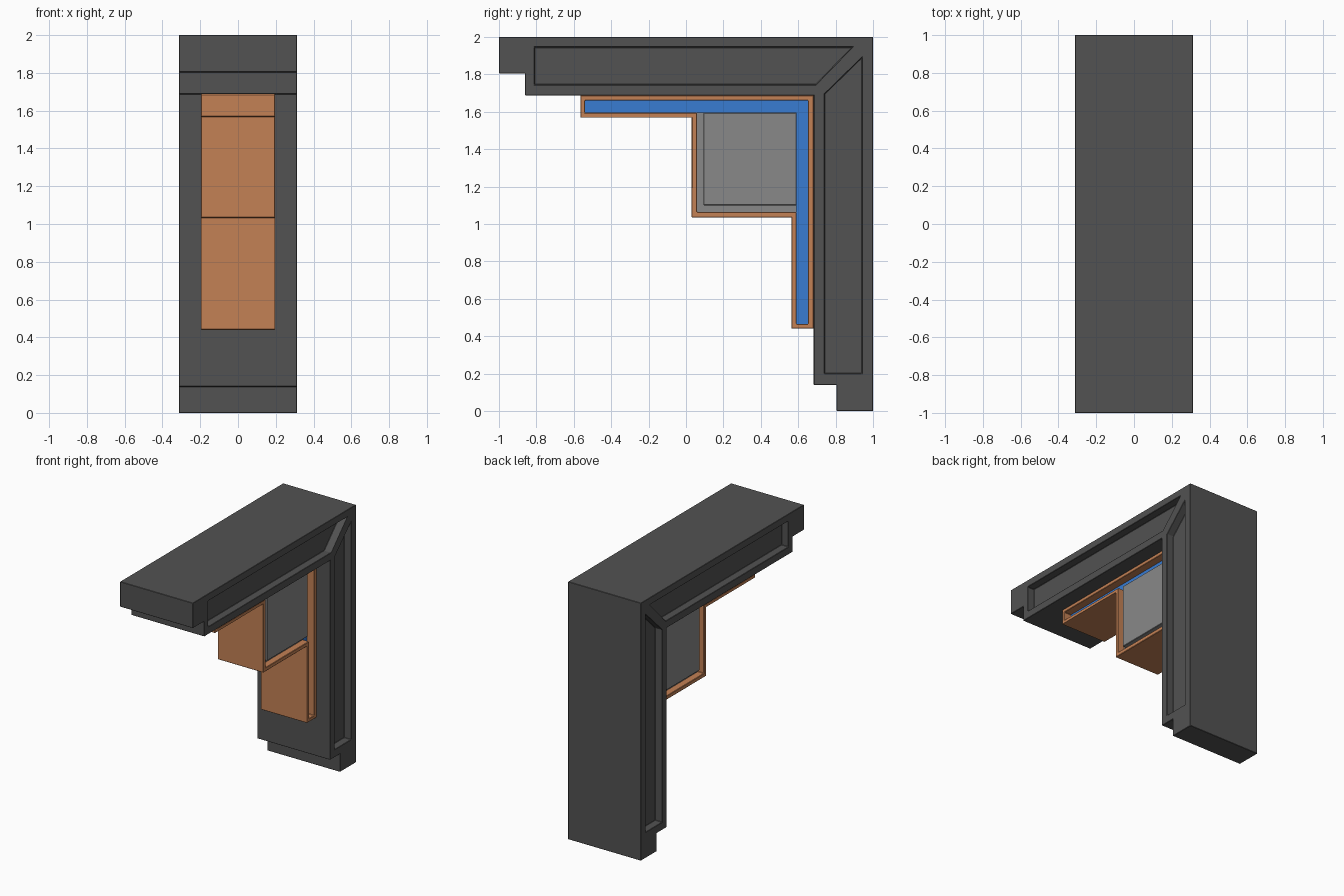
import bpy, bmesh, math

if "Cube" in bpy.data.objects:
    bpy.data.objects.remove(bpy.data.objects["Cube"])


def prism(name, pts, x0, x1, color=None):
    """Extrude a (y, z) outline along x from x0 to x1."""
    bm = bmesh.new()
    face = bm.faces.new([bm.verts.new((x0, y, z)) for y, z in pts])
    ext = bmesh.ops.extrude_face_region(bm, geom=[face])
    for v in ext["geom"]:
        if isinstance(v, bmesh.types.BMVert):
            v.co.x = x1
    bmesh.ops.recalc_face_normals(bm, faces=bm.faces)
    me = bpy.data.meshes.new(name)
    bm.to_mesh(me)
    bm.free()
    ob = bpy.data.objects.new(name, me)
    bpy.context.collection.objects.link(ob)
    if color:
        mat = bpy.data.materials.new(name + "_color")
        mat.diffuse_color = color
        mat.use_nodes = True
        mat.node_tree.nodes["Principled BSDF"].inputs["Base Color"].default_value = mat.diffuse_color
        me.materials.append(mat)
    return ob


def recess(ob, outlines, half, depth):
    """Cut the outlines into both sides of a part."""
    for i, pts in enumerate(outlines):
        for s in (-1, 1):
            cut = prism(f"{ob.name}_cutter_{i}_{s}", pts, s * (half - depth), s * (half + 0.1))
            cut.hide_render = True
            cut.hide_set(True)
            mod = ob.modifiers.new("recess", 'BOOLEAN')
            mod.operation = 'DIFFERENCE'
            mod.solver = 'EXACT'
            mod.object = cut


def soften(ob, width=0.004):
    mod = ob.modifiers.new("edge", 'BEVEL')
    mod.width = width
    mod.segments = 1
    mod.limit_method = 'ANGLE'
    mod.angle_limit = math.radians(40)


def rect(y0, y1, z0, z1):
    return [(y0, z0), (y1, z0), (y1, z1), (y0, z1)]


DARK = (0.085, 0.085, 0.085, 1)
COPPER = (0.55, 0.22, 0.09, 1)
BLUE = (0.04, 0.2, 0.65, 1)
GREY = (0.25, 0.25, 0.25, 1)

# Corner frame with stepped ends and mitred side panels
frame = prism("corner_frame", [
    (-1, 2), (1, 2), (1, 0), (0.805, 0), (0.805, 0.14), (0.683, 0.14),
    (0.683, 1.687), (-0.86, 1.687), (-0.86, 1.805), (-1, 1.805)], -0.313, 0.313, DARK)
recess(frame, [
    [(-0.81, 1.945), (0.89, 1.945), (0.695, 1.745), (-0.81, 1.745)],
    [(0.94, 1.89), (0.94, 0.2), (0.74, 0.2), (0.74, 1.695)]], 0.313, 0.06)
soften(frame)

# Copper inner bracket, hollowed on both sides
H = 0.197
bracket = prism("inner_bracket", [
    (-0.565, 1.687), (0.683, 1.687), (0.683, 0.44), (0.565, 0.44),
    (0.565, 1.035), (0.03, 1.035), (0.03, 1.57), (-0.565, 1.57)], -H, H, COPPER)
recess(bracket, [[
    (-0.54, 1.66), (0.653, 1.66), (0.653, 0.465), (0.59, 0.465),
    (0.59, 1.065), (0.06, 1.065), (0.06, 1.595), (-0.54, 1.595)]], H, 0.07)
soften(bracket, 0.003)

# Blue strip at the bottom of the channel
prism("channel_strip", [
    (-0.54, 1.66), (0.653, 1.66), (0.653, 0.465), (0.59, 0.465),
    (0.59, 1.595), (-0.54, 1.595)], -0.135, 0.135, BLUE)

# Grey corner block: groove floor and raised panel
prism("groove_floor", rect(0.06, 0.59, 1.065, 1.595), -0.145, 0.145, GREY)
soften(prism("corner_panel", rect(0.093, 0.59, 1.1, 1.595), -0.185, 0.185, GREY), 0.003)
